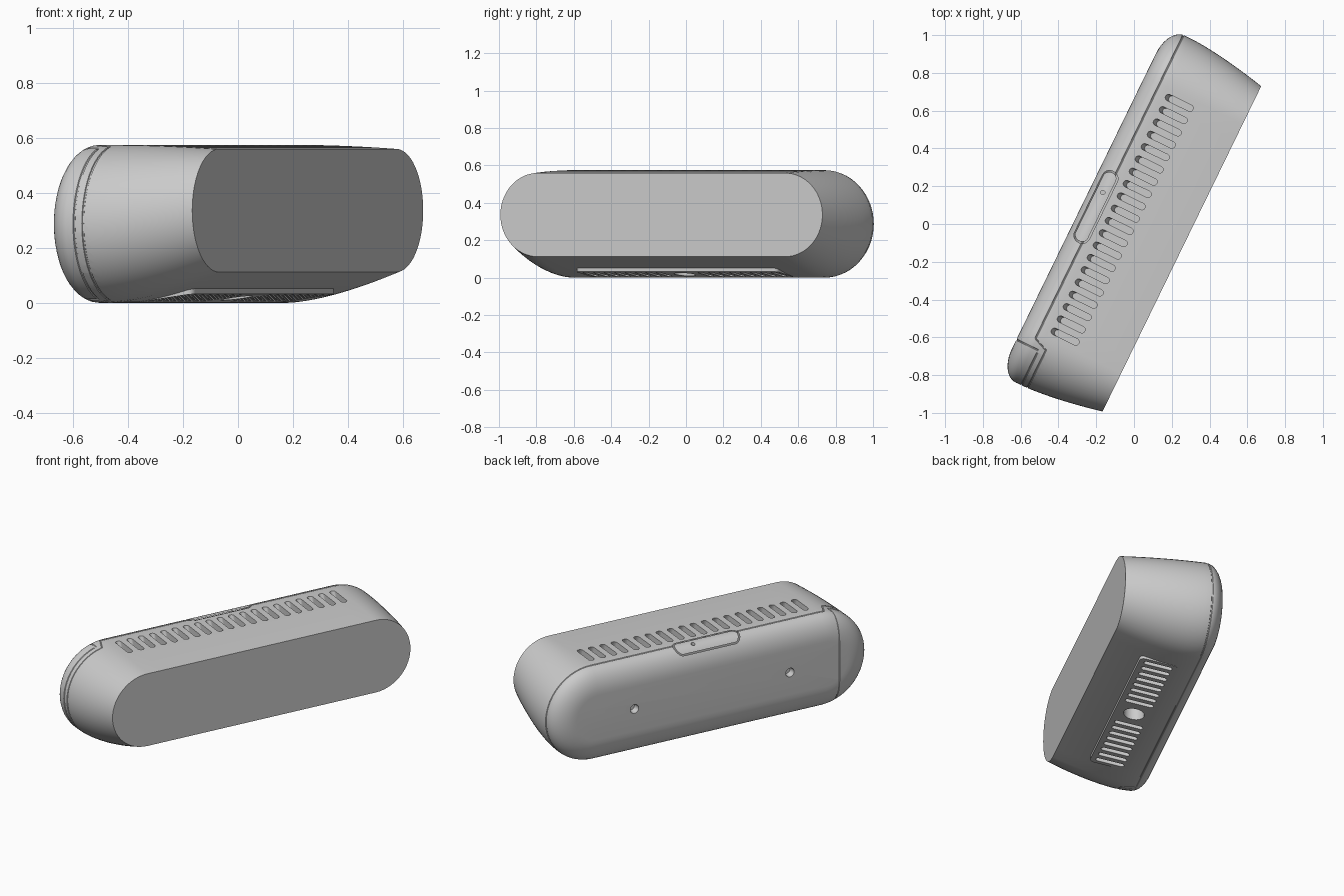
import bpy, bmesh, math
from mathutils import Matrix

if "Cube" in bpy.data.objects:
    bpy.data.objects.remove(bpy.data.objects["Cube"])

ANGLE = math.radians(64)
STRAIGHT = 0.734          # half length of the straight part of the pill section
FRONT, SHOULDER, BACK = 0.282, -0.2, -0.295

grey = bpy.data.materials.new("plain grey")
grey.use_nodes = True
grey.diffuse_color = (0.6, 0.6, 0.6, 1)
grey.node_tree.nodes["Principled BSDF"].inputs["Base Color"].default_value = (0.6, 0.6, 0.6, 1)


def place(name, data):
    ob = bpy.data.objects.new(name, data)
    ob.rotation_euler.z = ANGLE
    ob.location.y = -0.008
    bpy.context.collection.objects.link(ob)
    return ob


def finish(name, bm):
    bmesh.ops.recalc_face_normals(bm, faces=bm.faces)
    me = bpy.data.meshes.new(name)
    bm.to_mesh(me)
    bm.free()
    me.materials.append(grey)
    return place(name, me)


# Section size at depth w (w grows towards the front face)
def centre_radius(w):
    t = max(0, (w + 0.16) / 0.442)
    low = 0.112 * t ** 1.5
    high = 0.575 - 0.015 * t ** 2
    inset = 0
    if w < SHOULDER:
        s = min(1, (SHOULDER - w) / (SHOULDER - BACK))
        inset = 0.15 * (1 - math.sqrt(1 - s * s))
    return (high + low) / 2, (high - low) / 2 - inset


def section(w, arc=28, run=16):
    zc, r = centre_radius(w)
    pts = []
    for side in (1, -1):
        for i in range(arc):
            a = -math.pi / 2 + math.pi * i / arc
            pts.append((side * (STRAIGHT + r * math.cos(a)), zc + side * r * math.sin(a)))
        for i in range(run):
            pts.append((side * STRAIGHT * (1 - 2 * i / run), zc + side * r))
    return pts


def top_z(w):
    return sum(centre_radius(w))


# Rounded rectangle outline in plan
def rounded(cx, cy, hx, hy, r, n=8):
    pts = []
    for q, (sx, sy) in enumerate(((1, 1), (-1, 1), (-1, -1), (1, -1))):
        for i in range(n + 1):
            a = math.pi / 2 * (q + i / n)
            pts.append((cx + sx * (hx - r) + r * math.cos(a), cy + sy * (hy - r) + r * math.sin(a)))
    return pts


# Upright prism; low(y) gives the underside, lean shifts it towards the front
def prism(bm, outline, low, high, lean=0):
    a = [bm.verts.new((x, y - lean, low(y))) for x, y in outline]
    b = [bm.verts.new((x, y, high)) for x, y in outline]
    bm.faces.new(a)
    bm.faces.new(b)
    for i in range(len(a)):
        bm.faces.new((a[i - 1], a[i], b[i], b[i - 1]))


# Thin tube along a path of (u, w, z) points, used to cut a seam
def seam(name, path, closed):
    cu = bpy.data.curves.new(name, "CURVE")
    cu.dimensions = "3D"
    cu.bevel_depth = 0.0045
    cu.bevel_resolution = 1
    cu.use_fill_caps = True
    sp = cu.splines.new("POLY")
    sp.points.add(len(path) - 1)
    for p, (u, w, z) in zip(sp.points, path):
        p.co = (u, -w, z, 1)
    sp.use_cyclic_u = closed
    tmp = place(name + "_path", cu)
    dg = bpy.context.evaluated_depsgraph_get()
    me = bpy.data.meshes.new_from_object(tmp.evaluated_get(dg))
    bpy.data.objects.remove(tmp)
    bm = bmesh.new()
    bm.from_mesh(me)
    bmesh.ops.remove_doubles(bm, verts=bm.verts, dist=1e-5)
    return finish(name, bm)


# Body: pill sections lofted from the front face to the rounded back
depths = [FRONT + (SHOULDER - FRONT) * i / 14 for i in range(14)]
shoulder_depths = [SHOULDER + (BACK - SHOULDER) * math.sin(math.pi / 2 * i / 10) for i in range(11)]
bm = bmesh.new()
rings = [[bm.verts.new((u, -w, z)) for u, z in section(w)] for w in depths + shoulder_depths]
for ra, rb in zip(rings, rings[1:]):
    for i in range(len(ra)):
        bm.faces.new((ra[i - 1], ra[i], rb[i], rb[i - 1]))
bm.faces.new(rings[0])
bm.faces.new(rings[-1])
body = finish("body", bm)

# Base plate: tilted pad under the body
bm = bmesh.new()
prism(bm, rounded(0, 0.005, 0.6, 0.11, 0.03), lambda y: 0.018 - 0.14 * y, 0.1)
base_plate = finish("base_plate", bm)

# Top vents
bm = bmesh.new()
for i in range(20):
    prism(bm, rounded((i - 9.5) * 0.0725, 0.08, 0.0175, 0.08, 0.017), lambda y: 0.525, 0.6, 0.03)
top_vents = finish("top_vent_cutter", bm)

# Bottom vents and round mounting socket
bm = bmesh.new()
for side in (1, -1):
    for i in range(8):
        prism(bm, rounded(side * (0.125 + 0.062 * i), 0.005, 0.015, 0.082, 0.0145), lambda y: -0.05, 0.13)
prism(bm, rounded(0, 0.005, 0.058, 0.058, 0.0575), lambda y: -0.05, 0.12)
bottom_vents = finish("bottom_vent_cutter", bm)

# Two tapered back holes and the button's pinhole
bm = bmesh.new()
for side in (1, -1):
    spot = Matrix.Translation((side * 0.5, -BACK, 0.288)) @ Matrix.Rotation(math.pi / 2, 4, "X")
    bmesh.ops.create_cone(bm, cap_ends=True, segments=24, radius1=0.032, radius2=0.022,
                          depth=0.08, matrix=spot)
prism(bm, rounded(0.085, 0.225, 0.011, 0.011, 0.0105), lambda y: 0.53, 0.6)
holes = finish("hole_cutter", bm)

# Seam round the body: stops at the button, steps forward at the end panel
ring = []
for (u, z), (u2, z2) in zip(section(-0.207), section(-0.13)):
    ring.append((u, -0.207, z) if u > -0.775 else (u2, -0.13, z2))
on_button = [i for i, p in enumerate(ring) if abs(p[0]) < 0.205 and p[2] > 0.4]
main_path = [(-0.205, -0.207, top_z(-0.207))]
main_path += ring[on_button[-1] + 1:] + ring[:on_button[0]]
main_path.append((0.205, -0.207, top_z(-0.207)))
seams = [seam("main_seam", main_path, False)]

# End panel: inner seam and the edge over the back
edge_u = -0.816
end_path = [(u, -0.165, z) for u, z in section(-0.165) if u < edge_u]
seams.append(seam("end_seam", end_path, False))
steps = [-0.165] + shoulder_depths
edge_path = []
for sign, order in ((1, steps), (-1, steps[::-1])):
    for w in order:
        zc, r = centre_radius(w)
        edge_path.append((edge_u, w, zc + sign * math.sqrt(r * r - (edge_u + STRAIGHT) ** 2)))
seams.append(seam("panel_edge_seam", edge_path, False))

# Button outline draped over the shoulder
outline = rounded(0, 0.225, 0.205, 0.04, 0.038)
seams.append(seam("button_seam", [(x, -y, top_z(-y)) for x, y in outline], True))


# Cut everything, then keep only the finished parts
def cut(ob, cutters):
    for c in cutters:
        m = ob.modifiers.new(c.name, "BOOLEAN")
        m.operation = "DIFFERENCE"
        m.solver = "EXACT"
        m.object = c
    dg = bpy.context.evaluated_depsgraph_get()
    me = bpy.data.meshes.new_from_object(ob.evaluated_get(dg))
    ob.modifiers.clear()
    ob.data = me
    me.materials.clear()
    me.materials.append(grey)


cut(body, [top_vents, bottom_vents, holes] + seams)
cut(base_plate, [bottom_vents])
for c in [top_vents, bottom_vents, holes] + seams:
    bpy.data.objects.remove(c)

bpy.ops.object.select_all(action="DESELECT")
for ob in (body, base_plate):
    ob.select_set(True)
bpy.context.view_layer.objects.active = body
bpy.ops.object.shade_smooth_by_angle(angle=math.radians(30))
